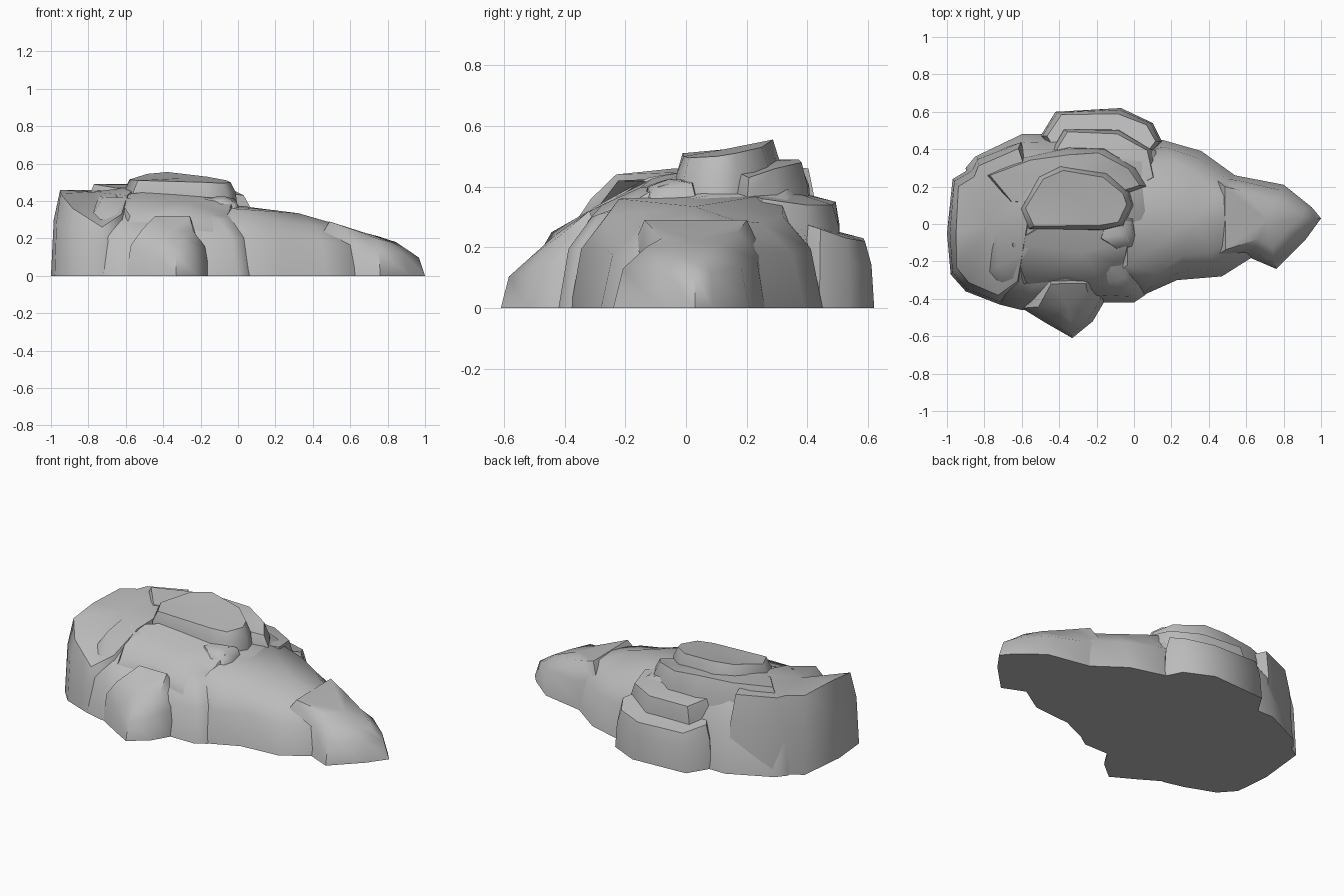
import bpy, bmesh, math
from mathutils import Vector

if "Cube" in bpy.data.objects:
    bpy.data.objects.remove(bpy.data.objects["Cube"])

stone = bpy.data.materials.new("grey stone")
stone.use_nodes = True
grey = (0.5, 0.5, 0.5, 1)
stone.diffuse_color = grey
bsdf = stone.node_tree.nodes["Principled BSDF"]
bsdf.inputs["Base Color"].default_value = grey
bsdf.inputs["Roughness"].default_value = 0.9


def rock(name, rim, inset, crown=0.0, foot=0.0):
    """Loft a boulder from a footprint whose points carry their own rim height."""
    bm = bmesh.new()
    pts = [Vector(p) for p in rim]
    mid = sum(pts, Vector()) / len(pts)

    def ring(dist, level):
        verts = []
        for p in pts:
            inward = Vector((mid.x - p.x, mid.y - p.y, 0))
            step = inward.normalized() * min(dist, inward.length * 0.8)
            verts.append(bm.verts.new((p.x + step.x, p.y + step.y,
                                       foot + (p.z - foot) * level)))
        return verts

    rings = [ring(0, 0), ring(inset * 0.3, 0.65), ring(inset, 1)]
    n = len(pts)
    for low, high in zip(rings, rings[1:]):
        for i in range(n):
            j = (i + 1) % n
            bm.faces.new((low[i], low[j], high[j], high[i]))
    bm.faces.new(rings[0][::-1])
    peak = bm.verts.new((mid.x, mid.y, mid.z + crown))
    for i in range(n):
        bm.faces.new((rings[-1][i], rings[-1][(i + 1) % n], peak))
    bmesh.ops.recalc_face_normals(bm, faces=bm.faces)
    mesh = bpy.data.meshes.new(name)
    bm.to_mesh(mesh)
    bm.free()
    mesh.materials.append(stone)
    obj = bpy.data.objects.new(name, mesh)
    bpy.context.collection.objects.link(obj)
    bpy.ops.object.select_all(action='DESELECT')
    obj.select_set(True)
    bpy.context.view_layer.objects.active = obj
    bpy.ops.object.shade_smooth_by_angle(angle=math.radians(55))
    return obj


# Long tapering spur
rock("spur_tip", [(1, .03, .15), (.92, -.08, .18), (.76, -.24, .2), (.62, -.18, .23),
                  (.4, -.2, .29), (.4, .27, .29), (.54, .26, .25), (.8, .21, .21),
                  (.95, .09, .18)], .11)
rock("spur_middle", [(.66, -.16, .25), (.47, -.28, .27), (.23, -.3, .29), (.05, -.38, .3),
                     (-.15, -.3, .36), (-.15, .4, .38), (.15, .45, .3), (.36, .39, .28),
                     (.54, .26, .29), (.68, .2, .26), (.72, .02, .26)], .14, .04)

# Main mass
rock("main_body", [(.06, -.38, .31), (0, -.42, .3), (-.17, -.42, .29), (-.4, -.45, .29),
                   (-.6, -.46, .28), (-.72, -.43, .3), (-.85, -.3, .42), (-.9, .3, .44),
                   (-.85, .36, .43), (-.6, .48, .42), (-.48, .48, .42), (-.1, .48, .42),
                   (.15, .42, .37), (.2, .1, .37)], .15, .05)
rock("left_shoulder", [(-.72, -.43, .26), (-.9, -.36, .36), (-.98, -.27, .44), (-1, -.05, .46),
                       (-.97, .24, .46), (-.87, .3, .46), (-.84, .36, .46), (-.6, .45, .46),
                       (-.5, .2, .48), (-.55, -.15, .43), (-.6, -.35, .33)], .05, .03)

# Front outcrops
rock("front_outcrop", [(-.15, -.4, .24), (-.22, -.52, .2), (-.33, -.61, .16), (-.47, -.53, .2),
                       (-.6, -.45, .25), (-.5, -.25, .32), (-.2, -.25, .32)], .09)
rock("front_ledge", [(-.12, -.36, .29), (-.38, -.32, .34), (-.62, -.34, .32), (-.7, -.1, .43),
                     (-.4, .1, .46), (-.05, .1, .44), (.02, -.08, .4), (-.01, -.22, .33)],
     .05, .02, .1)
rock("side_knob", [(.02, -.06, .39), (0, -.13, .39), (-.1, -.15, .4), (-.2, -.08, .42),
                   (-.15, .05, .42), (0, .04, .41)], .025, .02, .25)

# Back terraces
rock("back_ledge", [(.15, .44, .26), (.1, .54, .23), (-.07, .62, .22), (-.42, .6, .23),
                    (-.5, .47, .26), (-.4, .3, .3), (.05, .3, .3)], .035)
rock("back_step", [(.13, .24, .36), (.1, .4, .34), (-.08, .51, .34), (-.38, .51, .35),
                   (-.5, .3, .4), (-.1, .1, .4)], .03, .02, .15)
rock("upper_terrace", [(.08, .2, .43), (.02, .3, .46), (-.15, .41, .48), (-.35, .42, .49),
                       (-.6, .36, .49), (-.82, .26, .49), (-.7, .1, .47), (-.3, .05, .48)],
     .05, .01, .25)

# Summit slab
rock("summit_slab", [(0, .1, .5), (-.05, -.01, .495), (-.16, -.04, .5), (-.57, -.03, .51),
                     (-.62, .08, .515), (-.52, .26, .545), (-.4, .32, .555),
                     (-.14, .28, .53), (-.02, .17, .51)], .04, .005, .34)
